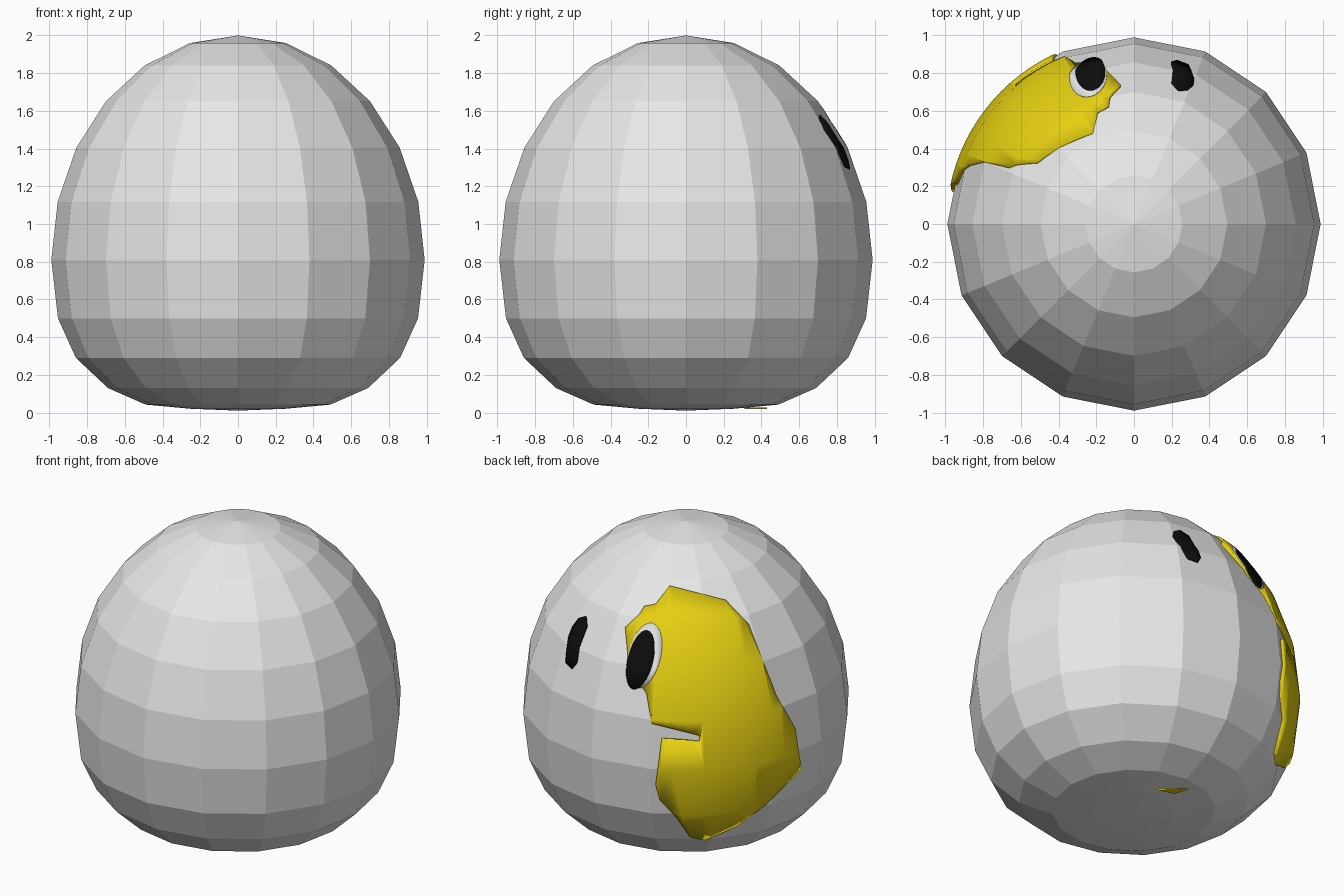
import bpy, bmesh, math
from mathutils import Vector

if "Cube" in bpy.data.objects:
    bpy.data.objects.remove(bpy.data.objects["Cube"])

def material(name, c):
    m = bpy.data.materials.new(name)
    m.diffuse_color = (*c, 1)
    m.use_nodes = True
    m.node_tree.nodes["Principled BSDF"].inputs["Base Color"].default_value = m.diffuse_color
    return m

SHELL = material("shell grey", (0.8, 0.8, 0.8))
WHITE = material("eye white", (0.82, 0.82, 0.82))
YELLOW = material("yellow", (0.83, 0.66, 0.006))
BLACK = material("black", (0.004, 0.004, 0.004))

# Egg profile: stretched sphere on top, flattened underneath
RINGS = [(0.25, 0.02), (0.49, 0.042), (0.69, 0.13), (0.86, 0.29), (0.955, 0.5)]
RINGS += [(0.99 * math.cos(math.radians(t)), 0.81 + 1.19 * math.sin(math.radians(t)))
          for t in range(0, 90, 15)]

def make_object(name, bm, mat):
    bmesh.ops.recalc_face_normals(bm, faces=bm.faces)
    me = bpy.data.meshes.new(name)
    bm.to_mesh(me)
    bm.free()
    me.materials.append(mat)
    ob = bpy.data.objects.new(name, me)
    bpy.context.collection.objects.link(ob)
    return ob

def egg(name, seg, mat, scale=1.0):
    bm = bmesh.new()
    def vert(r, a, z):
        return bm.verts.new((r * scale * math.cos(a), r * scale * math.sin(a),
                             0.85 + (z - 0.85) * scale))
    rows = [[vert(r, 2 * math.pi * i / seg, z) for i in range(seg)] for r, z in RINGS]
    bottom, top = vert(0, 0, 0.01), vert(0, 0, 2.0)
    for i in range(seg):
        j = (i + 1) % seg
        bm.faces.new((bottom, rows[0][j], rows[0][i]))
        bm.faces.new((top, rows[-1][i], rows[-1][j]))
        for a, b in zip(rows, rows[1:]):
            bm.faces.new((a[i], a[j], b[j], b[i]))
    return make_object(name, bm, mat)

# Oblique drawing plane on the back left, used to project outlines on the egg
PHI, EL = math.radians(125), math.radians(25)
RIGHT = Vector((-math.sin(PHI), math.cos(PHI), 0))
OUT = Vector((math.cos(PHI) * math.cos(EL), math.sin(PHI) * math.cos(EL), math.sin(EL)))
UP = OUT.cross(RIGHT)

def plane_point(p, depth):
    u = (p[0] - 686) / 164.5
    v = (520 - p[1]) / 164.5 + 2 * math.cos(EL)
    return RIGHT * u + UP * v + OUT * depth

def patch(name, outline, mat, scale, thick):
    """Skin of a slightly larger smooth egg, trimmed to an outline."""
    bm = bmesh.new()
    lo = [bm.verts.new(plane_point(p, 0.4)) for p in outline]
    hi = [bm.verts.new(plane_point(p, 3.0)) for p in outline]
    n = len(outline)
    bm.faces.new(lo)
    bm.faces.new(hi)
    for i in range(n):
        j = (i + 1) % n
        bm.faces.new((lo[i], lo[j], hi[j], hi[i]))
    cutter = make_object(name + "_cutter", bm, mat)
    ob = egg(name, 96, mat, scale)
    mod = ob.modifiers.new("trim", 'BOOLEAN')
    mod.operation, mod.solver, mod.object = 'INTERSECT', 'EXACT', cutter
    bpy.context.view_layer.update()
    dg = bpy.context.evaluated_depsgraph_get()
    me = bpy.data.meshes.new_from_object(ob.evaluated_get(dg))
    ob.modifiers.clear()
    ob.data = me
    bpy.data.objects.remove(cutter)
    # keep only the outer skin
    bm = bmesh.new()
    bm.from_mesh(me)
    bm.normal_update()
    drop = [f for f in bm.faces if f.normal.dot(OUT) < 0.02]
    bmesh.ops.delete(bm, geom=drop, context='FACES')
    for f in bm.faces:
        f.material_index = 0
        f.smooth = True
    bm.to_mesh(me)
    bm.free()
    me.materials.clear()
    me.materials.append(mat)
    sol = ob.modifiers.new("thickness", 'SOLIDIFY')
    sol.thickness, sol.offset = thick, -1
    return ob

def ellipse(cx, cy, rx, ry, tilt, n=28):
    c, s = math.cos(tilt), math.sin(tilt)
    pts = [(rx * math.cos(2 * math.pi * i / n), ry * math.sin(2 * math.pi * i / n))
           for i in range(n)]
    return [(cx + x * c - y * s, cy + x * s + y * c) for x, y in pts]

# Faceted egg shell
egg("egg_shell", 16, SHELL)

# Yellow body showing through, with the mouth notch
patch("yellow_body", [
    (670, 584), (725, 598), (748, 622), (762, 658), (775, 692), (794, 725), (800, 765),
    (765, 800), (735, 822), (705, 835), (690, 832), (676, 812), (660, 795), (656, 780),
    (662, 735), (699, 738), (700, 732), (652, 720), (647, 690), (630, 668), (626, 625),
    (640, 612), (645, 604), (656, 602)], YELLOW, 1.006, 0.025)

# Eyes
patch("eye_white", ellipse(645, 653, 16, 33, 0.24), WHITE, 1.010, 0.006)
patch("left_pupil", ellipse(641, 657, 12.5, 30, 0.24), BLACK, 1.014, 0.006)
patch("right_pupil", [(587, 614), (588, 624), (580, 645), (578, 660), (573, 666),
                      (567, 660), (568, 648), (570, 634), (574, 624), (580, 616)],
      BLACK, 1.004, 0.009)

# Small yellow tip under the shell
bm = bmesh.new()
tri = [(0.08, 0.31), (-0.06, 0.43), (-0.03, 0.34)]
lo = [bm.verts.new((x, y, 0.018)) for x, y in tri]
hi = [bm.verts.new((x, y, 0.027)) for x, y in tri]
bm.faces.new(lo)
bm.faces.new(hi)
for i in range(3):
    j = (i + 1) % 3
    bm.faces.new((lo[i], lo[j], hi[j], hi[i]))
make_object("underside_tip", bm, YELLOW)
